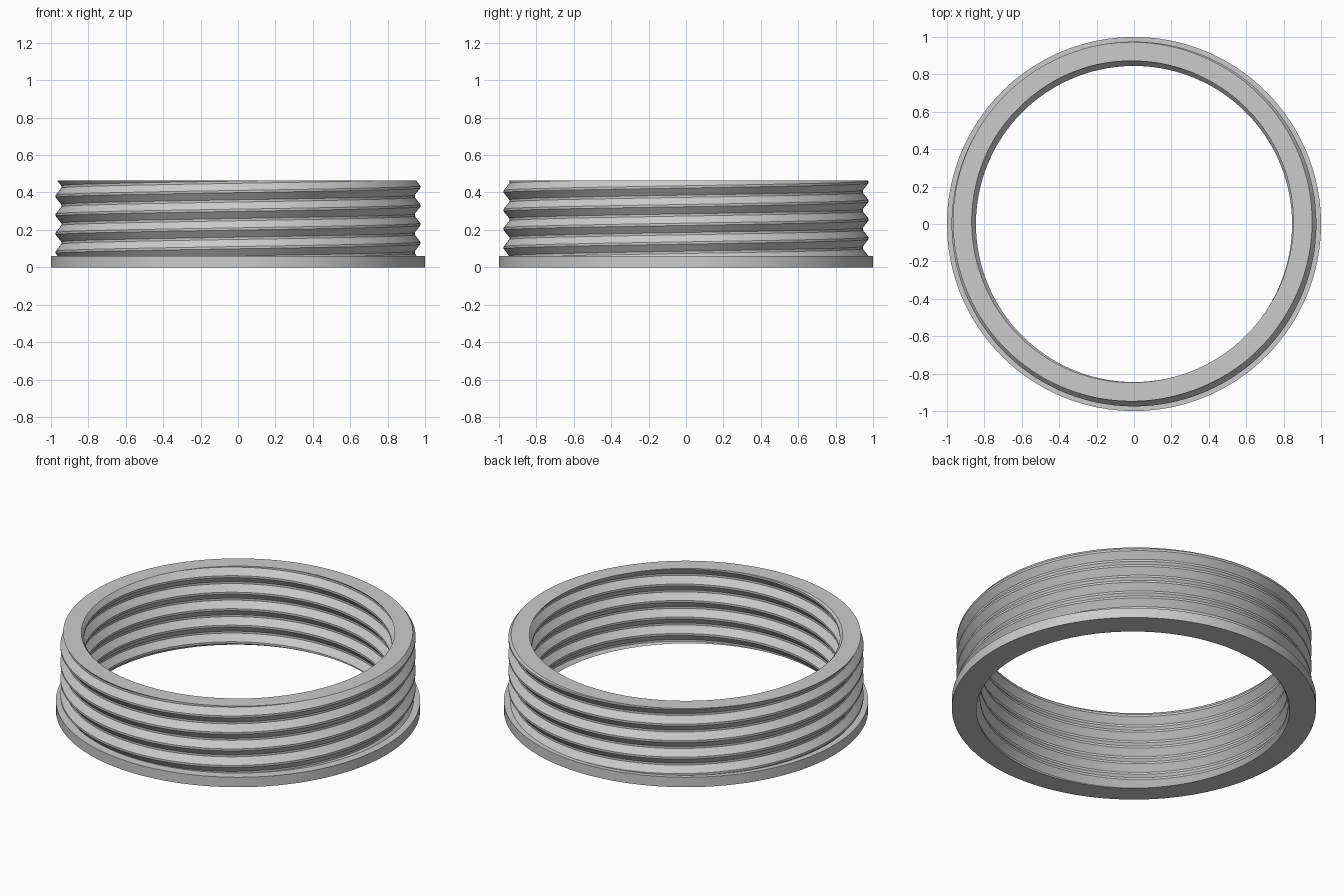
import bpy
import bmesh
import math

SEGMENTS = 180
HEIGHT = 0.465
FLANGE_TOP = 0.06
FLANGE_RADIUS = 1.0
PITCH = 0.1
CREST_START = 0.03      # crest height on the +x side
FLAT = 0.006            # half width of crest and root flats
DEPTH = 0.015           # half depth of the thread
OUTER_MEAN = 0.96
INNER_MEAN = 0.86

cube = bpy.data.objects.get("Cube")
if cube:
    bpy.data.objects.remove(cube, do_unlink=True)

# Single grey material
grey = bpy.data.materials.new("light grey")
colour = (0.6, 0.6, 0.6, 1)
grey.use_nodes = True
grey.diffuse_color = colour
grey.node_tree.nodes["Principled BSDF"].inputs["Base Color"].default_value = colour


def thread_offset(z, lead):
    """Radial offset of the trapezoid thread at height z."""
    d = (z - lead) % PITCH
    d = min(d, PITCH - d)
    t = (d - FLAT) / (PITCH / 2 - 2 * FLAT)
    return DEPTH * (1 - 2 * max(0, min(1, t)))


def wall(mean, low, high, lead):
    """One vertical wall whose points follow the helix, clipped at both ends."""
    breaks = (-FLAT, FLAT, PITCH / 2 - FLAT, PITCH / 2 + FLAT)
    heights = [low]
    for turn in range(-3, 8):
        heights += [max(low, min(high, lead + turn * PITCH + b)) for b in breaks]
    heights.append(high)
    return [(mean + thread_offset(z, lead), z) for z in heights]


# Threaded ring: closed section swept round, threaded inside and outside
bm = bmesh.new()
columns = []
for i in range(SEGMENTS + 1):
    turn = i / SEGMENTS
    a = 2 * math.pi * turn
    lead = CREST_START + PITCH * turn
    section = wall(INNER_MEAN, 0, HEIGHT, lead)
    section += reversed(wall(OUTER_MEAN, FLANGE_TOP, HEIGHT, lead))
    section += [(FLANGE_RADIUS, FLANGE_TOP), (FLANGE_RADIUS, 0)]
    columns.append([bm.verts.new((r * math.cos(a), r * math.sin(a), z))
                    for r, z in section])

for left, right in zip(columns, columns[1:]):
    for k in range(len(left)):
        n = (k + 1) % len(left)
        bm.faces.new((left[k], left[n], right[n], right[k]))

# Close the seam and drop the clipped, collapsed faces
bmesh.ops.remove_doubles(bm, verts=bm.verts, dist=0.00002)
bmesh.ops.recalc_face_normals(bm, faces=bm.faces)

mesh = bpy.data.meshes.new("threaded_ring")
bm.to_mesh(mesh)
bm.free()
mesh.materials.append(grey)
ring = bpy.data.objects.new("threaded_ring", mesh)
bpy.context.collection.objects.link(ring)

bpy.ops.object.select_all(action="DESELECT")
ring.select_set(True)
bpy.context.view_layer.objects.active = ring
bpy.ops.object.shade_smooth_by_angle(angle=math.radians(30))
